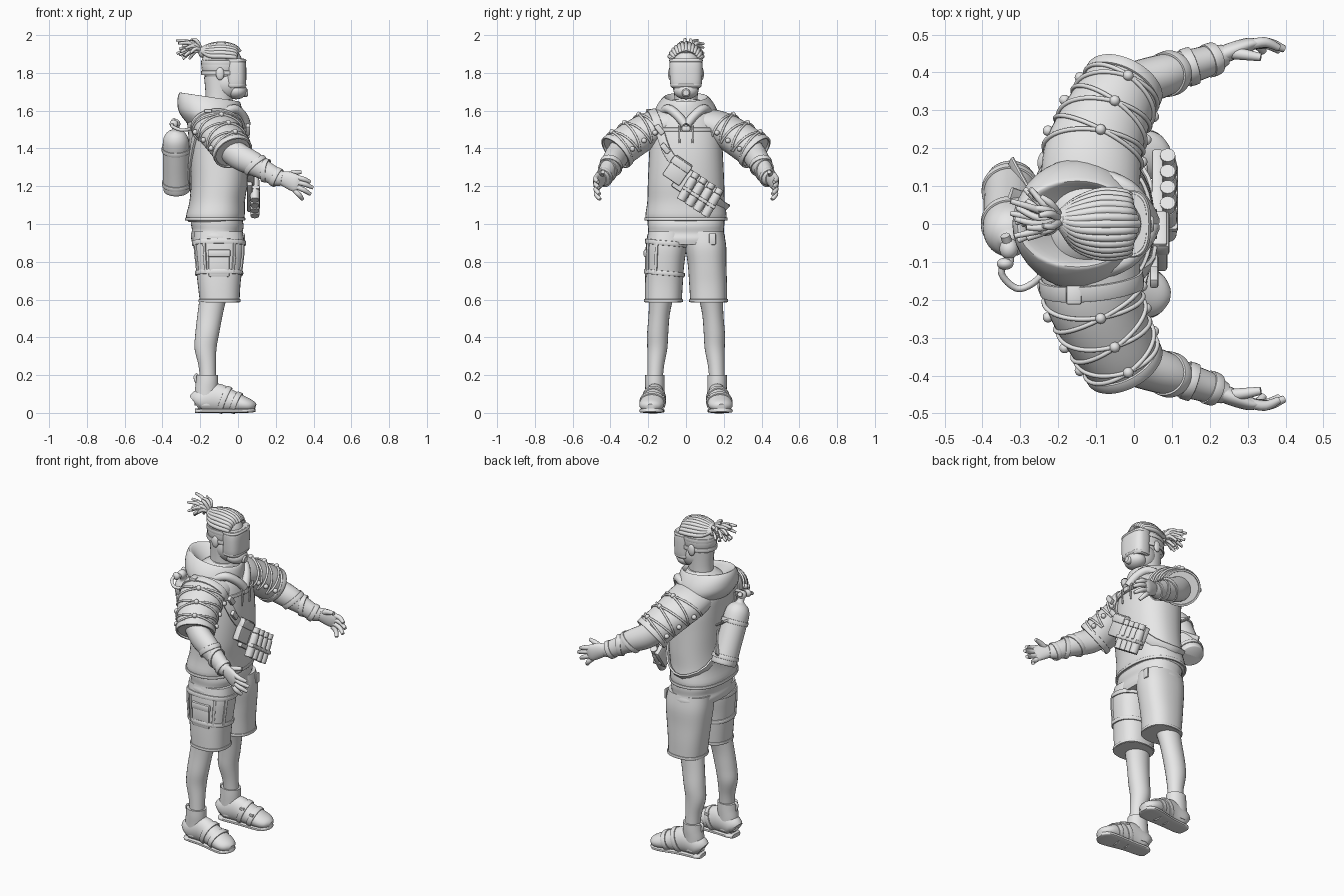
import bpy, bmesh, math, random
from mathutils import Vector, Matrix

random.seed(4)
if "Cube" in bpy.data.objects:
    bpy.data.objects.remove(bpy.data.objects["Cube"])

GREY = (0.8, 0.8, 0.8, 1)
grey = bpy.data.materials.new("plain grey")
grey.use_nodes = True
grey.diffuse_color = GREY
grey.node_tree.nodes["Principled BSDF"].inputs["Base Color"].default_value = GREY
UP, SIDE, PI = Vector((0, 0, 1)), Vector((0, 1, 0)), math.pi
made = []


def finish(name, bm):
    bmesh.ops.recalc_face_normals(bm, faces=bm.faces)
    mesh = bpy.data.meshes.new(name)
    bm.to_mesh(mesh)
    bm.free()
    mesh.materials.append(grey)
    obj = bpy.data.objects.new(name, mesh)
    bpy.context.collection.objects.link(obj)
    made.append(obj)
    return obj


def loft(name, stations, ref=UP, upright=False, power=2, seg=24, step=4, closed=False, shear=0):
    """Skin smoothed sections (x, y, z, radius a, radius b); returns a surface sampler."""
    rows = [Vector(s) for s in stations]
    count = len(rows)

    def row(i):
        return rows[i % count] if closed else rows[max(0, min(count - 1, i))]

    def section(t):
        i = math.floor(t) if closed else min(math.floor(t), count - 2)
        f = t - i
        a, b, c, d = (row(i + k) for k in (-1, 0, 1, 2))
        return b + (c - a) * (f / 2) + (a * 2 - b * 5 + c * 4 - d) * (f * f / 2) \
            + (b * 3 - a - c * 3 + d) * (f ** 3 / 2)

    def point(t, angle, off=0):
        s = section(t)
        centre = Vector(s[:3])
        if upright:
            u, v = Vector((1, 0, 0)), SIDE
        else:
            lo, hi = (t - .05, t + .05) if closed else (max(0, t - .05), min(count - 1, t + .05))
            along = (Vector(section(hi)[:3]) - Vector(section(lo)[:3])).normalized()
            u = along.cross(ref(centre) if callable(ref) else ref).normalized()
            v = u.cross(along)
        ca, sa = math.cos(angle), math.sin(angle)
        ca, sa = (math.copysign(abs(k) ** (2 / power), k) for k in (ca, sa))
        p = centre + u * (s[3] + off) * ca + v * (s[4] + off) * sa
        p.z += shear * (p.x - centre.x)
        return p

    bm = bmesh.new()
    total = count * step if closed else (count - 1) * step + 1
    rings = [[bm.verts.new(point(i / step, 2 * PI * j / seg)) for j in range(seg)] for i in range(total)]
    for i in range(total if closed else total - 1):
        r, q = rings[i], rings[(i + 1) % total]
        for j in range(seg):
            k = (j + 1) % seg
            bm.faces.new((r[j], r[k], q[k], q[j]))
    if not closed:
        bm.faces.new(rings[0])
        bm.faces.new(rings[-1])
    finish(name, bm)
    return point


def tube(name, points, r=.006, ref=UP, tip=1):
    last = len(points) - 1
    loft(name, [(*p, r * (tip if i == last else 1), r * (tip if i == last else 1)) for i, p in enumerate(points)], ref, seg=10, step=4)


def ball(name, loc, size):
    bm = bmesh.new()
    bmesh.ops.create_uvsphere(bm, u_segments=24, v_segments=14, radius=1)
    bm.transform(Matrix.Translation(loc) @ Matrix.Diagonal((*size, 1)))
    return finish(name, bm)


def box(name, loc, size, roll=0, bevel=.008):
    bm = bmesh.new()
    bmesh.ops.create_cube(bm, size=1)
    bm.transform(Matrix.Diagonal((*size, 1)))
    bmesh.ops.bevel(bm, geom=bm.edges[:], offset=bevel, segments=2, affect="EDGES", profile=.5)
    bm.transform(Matrix.Translation(loc) @ Matrix.Rotation(roll, 4, "X"))
    return finish(name, bm)


def strap(name, points, width=.02, thick=.006, closed=True, centre=None):
    """Flat band whose thickness points away from a centre."""
    mid = centre or sum(points, Vector()) / len(points)
    return loft(name, [(*p, width, thick) for p in points], lambda p: p - mid, closed=closed, power=4, seg=12, step=3)


def hoop(name, surface, t, width=.012, tilt=0, thick=.006):
    strap(name, [surface(t + tilt * math.sin(k * PI / 8), k * PI / 8, .002) for k in range(16)], width, thick)


# Hooded top, shirt hem and hood
torso = loft("hooded_top", [(-.12, 0, 1.01, .14, .2), (-.12, 0, 1.04, .155, .215), (-.11, 0, 1.12, .147, .205),
                            (-.1, 0, 1.22, .15, .202), (-.1, 0, 1.35, .155, .196), (-.108, 0, 1.47, .155, .188),
                            (-.12, 0, 1.56, .148, .16), (-.12, 0, 1.62, .11, .11), (-.1, 0, 1.66, .07, .07)],
             upright=True, power=2.3, seg=40)
hoop("hem_ridge", torso, .7, .008)
loft("shirt_hem", [(-.11, 0, .9, .135, .2), (-.11, 0, .93, .14, .207), (-.11, 0, .96, .134, .2),
                   (-.11, 0, 1, .14, .203), (-.11, 0, 1.04, .13, .2)], upright=True, power=2.4, seg=40, shear=-.06)
loft("hood", [(-.12, 0, 1.49, .13, .15), (-.145, 0, 1.56, .163, .172), (-.15, 0, 1.615, .171, .16),
              (-.15, 0, 1.662, .164, .128), (-.147, 0, 1.668, .146, .108), (-.12, 0, 1.6, .09, .08)],
     upright=True, seg=36, shear=-.15)
for side in (-1, 1):
    tube("hood_collar_edge", [(-.09, side * .125, 1.585), (-.02, side * .095, 1.61), (.025, side * .045, 1.575), (.045, side * .005, 1.525)], .024)
    tube("drawstring", [(.03, side * .03, 1.56), (.055, side * .035, 1.5), (.052, side * .035, 1.43)], .005, SIDE)
box("chest_buckle", (.05, 0, 1.505), (.022, .045, .03))
strap("chest_strap", [torso(5.3, a / 10, .003) for a in range(-9, 10, 3)], .01, closed=False, centre=Vector((-.1, 0, 1.5)))

# Head, neck and ears
loft("neck", [(-.11, 0, 1.56, .075, .065), (-.1, 0, 1.67, .072, .062), (-.1, 0, 1.78, .08, .066)], upright=True)
ball("skull", (-.085, 0, 1.843), (.11, .085, .108))
ball("jaw", (-.055, 0, 1.748), (.085, .074, .088))
for side in (-1, 1):
    ball("ear", (-.095, side * .083, 1.795), (.022, .012, .034))

# Full face mask
loft("visor", [(-.015, 0, 1.72, .05, .072), (-.012, 0, 1.745, .055, .084), (-.012, 0, 1.845, .055, .087),
               (-.017, 0, 1.875, .05, .08)], upright=True, power=2.8, seg=36)
for z, r in ((1.735, .083), (1.865, .089)):
    loft("visor_rim", [(-.014, 0, z - .009, .053, r - .003), (-.013, 0, z, .058, r), (-.014, 0, z + .009, .053, r - .003)],
         upright=True, power=2.8, seg=36)
ball("respirator", (-.01, 0, 1.705), (.058, .066, .045))
loft("respirator_valve", [(.02, 0, 1.695, .022, .022), (.045, 0, 1.695, .022, .022), (.053, 0, 1.695, .016, .016)])
for z in (1.8, 1.855):
    strap("mask_strap", [Vector((-.085 + .106 * math.cos(k * PI / 6), .084 * math.sin(k * PI / 6), z)) for k in range(12)], .012, .004)

# Locks swept back to a tie, then a loose tail
tie = Vector((-.19, .01, 1.91))
for k in range(-6, 7):
    a = k * .2
    sy, cz = math.sin(a), math.cos(a)
    path = [(.01 - .03 * abs(sy), .07 * sy, 1.85 + .06 * cz), (-.02, .085 * sy, 1.85 + .09 * cz),
            (-.085, .092 * sy, 1.85 + .105 * cz), (-.15, .066 * sy, 1.86 + .085 * cz), tie + Vector((0, .02 * sy, .015 * cz))]
    tube("hair_lock", path, .012, SIDE)
ball("hair_tie", tie, (.02, .03, .03))
for k in range(30):
    a = k * 2.4
    spread = .015 + .05 * math.sqrt(k / 30)
    end = Vector((random.uniform(-.33, -.24), .025 + spread * 1.2 * math.cos(a), 1.927 + spread * .9 * math.sin(a)))
    middle = tie.lerp(end, .5) + Vector((0, random.uniform(-.015, .015), .022))
    tube("tail_lock", [tie, middle, end], .01, SIDE, tip=.7)

for side, word in ((1, "left"), (-1, "right")):
    def mirrored(rows):
        return [(r[0], side * r[1], *r[2:]) for r in rows]

    def turned(a):
        return a if side > 0 else PI - a

    # Wide sleeve with crossed lacing and buttons
    sleeve = loft(word + "_sleeve", mirrored([(-.115, .09, 1.53, .13, .085), (-.11, .175, 1.507, .13, .092), (-.085, .252, 1.467, .119, .095),
                                              (-.05, .325, 1.417, .108, .097), (-.028, .367, 1.382, .101, .095)]), seg=32)
    hoop(word + "_sleeve_cuff", sleeve, 3.85, .016)
    for j in range(3):
        t = 1 + j * .92
        for flip in (0, 1):
            arc = [sleeve(t + .85 * abs(flip - f / 10), turned(-.5 + .4 * f), .003) for f in range(11)]
            tube(word + "_sleeve_cord", arc, .006, lambda p: p - Vector((-.08, side * .27, 1.4)))
        for a in (-.1, PI / 2, 3.2):
            ball(word + "_sleeve_button", sleeve(t + .42, turned(a), .005), (.014, .014, .014))

    # Forearm, gathered cuff and hand
    arm = loft(word + "_forearm", mirrored([(-.05, .34, 1.4, .06, .07), (.01, .37, 1.355, .06, .07), (.08, .393, 1.32, .056, .064),
                                            (.14, .413, 1.285, .046, .053), (.2, .432, 1.25, .04, .048), (.24, .447, 1.24, .028, .036)]))
    for t, tilt in ((2.2, .3), (3.1, -.3), (4.1, .12)):
        hoop(word + "_sleeve_fold", arm, t, .014, tilt, .004)
    loft(word + "_palm", mirrored([(.22, .44, 1.245, .024, .034), (.26, .457, 1.235, .023, .044), (.3, .472, 1.218, .019, .047), (.322, .476, 1.21, .013, .042)]))
    tips = ((.382, .465, 1.222), (.396, .462, 1.192), (.383, .458, 1.158), (.342, .455, 1.13))
    for i, tip in enumerate(tips):
        base = Vector((.3, .471, 1.249 - i * .024))
        tube(word + "_finger", mirrored([base, base.lerp(Vector(tip), .55) + Vector((0, .012, .004)), tip]), .0135, tip=.7)
    tube(word + "_thumb", mirrored([(.24, .452, 1.25), (.285, .448, 1.268), (.335, .44, 1.276)]), .015, tip=.7)

    # Shorts leg, bare calf
    leg = loft(word + "_shorts_leg", mirrored([(-.105, .1, .96, .13, .1), (-.1, .105, .88, .135, .108), (-.1, .112, .78, .125, .102),
                                               (-.1, .117, .68, .113, .1), (-.097, .12, .585, .105, .097)]), upright=True, power=2.4, seg=32)
    hoop(word + "_shorts_hem", leg, 3.85, .008, thick=.004)
    loft(word + "_calf", mirrored([(-.13, .13, .62, .072, .065), (-.148, .142, .52, .067, .056), (-.163, .15, .42, .063, .056),
                                   (-.172, .152, .34, .058, .053), (-.163, .16, .25, .046, .044), (-.158, .165, .16, .042, .04)]), upright=True)

    # Ankle boot with sole, straps and pull tab
    shoe = loft(word + "_boot", mirrored([(-.225, .16, .05, .035, .045), (-.2, .162, .065, .052, .062), (-.12, .165, .08, .054, .077),
                                          (-.04, .173, .063, .06, .06), (.03, .182, .045, .066, .043), (.07, .186, .035, .052, .032), (.09, .188, .028, .024, .02)]))
    loft(word + "_sole", mirrored([(-.226, .16, .011, .033, .011), (-.2, .162, .011, .048, .011), (-.1, .168, .011, .051, .011),
                                   (.03, .182, .011, .065, .011), (.07, .186, .013, .053, .011), (.09, .188, .016, .024, .01)]), power=4)
    loft(word + "_boot_shaft", mirrored([(-.168, .163, .04, .062, .05), (-.168, .164, .11, .061, .051), (-.164, .165, .16, .059, .052),
                                         (-.163, .165, .2, .058, .051)]), upright=True)
    for t in (2.6, 3.4):
        hoop(word + "_boot_strap", shoe, t, .015, .1, .005)
        box(word + "_boot_buckle", shoe(t, turned(.6), .002), (.026, .02, .014), bevel=.004)
    tube(word + "_pull_tab", mirrored([(-.215, .165, .15), (-.228, .165, .19), (-.212, .165, .205)]), .008, SIDE)
    if side < 0:
        # Shoulder band and thigh harness on one side only
        hoop("shoulder_band", sleeve, .8, .022)
        box("shoulder_buckle", sleeve(.8, 1.2, .005), (.04, .05, .02), bevel=.005)
        hoop("thigh_band_upper", leg, .8, .013, .12)
        hoop("thigh_band_lower", leg, 2.4, .012, .1)
        box("thigh_pocket", (-.1, -.208, .79), (.11, .02, .14))
        box("thigh_pocket_flap", (-.1, -.212, .845), (.12, .024, .04))
        for a in (-.4, -1, -2.1, -2.7):
            strap("thigh_strap", [leg(t, a, .003) for t in (.8, 1.3, 1.9, 2.4)], .008, closed=False, centre=Vector((-.1, -.11, .8)))
    else:
        box("belt_tag", (.03, .14, .92), (.012, .035, .06), bevel=.005)

# Cross-body sling with pocket and bottles
wrap = ((6.6, -1.7), (5.9, -1.1), (5, -.7), (4, -.35), (3, .3), (2, .85), (1.6, 1.6), (2.2, 2.5), (3.5, 3.2), (5, 3.9), (6.2, 4.3))
strap("cross_body_sling", [torso(t, a, .005) for t, a in wrap], .025, .007, centre=Vector((-.1, 0, 1.3)))
box("bottle_holder", (.062, .06, 1.185), (.03, .25, .13), roll=-.6)
box("sling_pocket", (.068, -.045, 1.285), (.04, .11, .13), roll=-.6)
box("sling_pocket_flap", (.076, -.025, 1.315), (.035, .115, .045), roll=-.6)
for z in (1.4, 1.5):
    box("sling_buckle", (.053, -.11 - (z - 1.4) * .3, z), (.022, .06, .03), roll=-.9, bevel=.005)
lean = Vector((0, .5, .86))
for k in range(4):
    c = Vector((.089, .015 + k * .042, 1.2 - k * .028))
    loft("bottle", [(*(c + lean * d), r, r) for d, r in
                    ((-.085, .021), (-.075, .024), (.035, .024), (.05, .017), (.055, .02), (.082, .02))], Vector((1, 0, 0)), seg=16)
    box("bottle_loop", c - lean * .02, (.054, .054, .02), roll=-.53, bevel=.006)

# Slanted air tank with valve, hose and harness
foot, top = Vector((-.325, .107, 1.175)), Vector((-.33, -.05, 1.5))
profile = ((0, .06), (.03, .07), (.3, .07), (.6, .07), (.82, .068), (.93, .05), (.99, .022), (1.08, .02))
tank = loft("air_tank", [(*foot.lerp(top, f), r, r) for f, r in profile], Vector((1, 0, 0)), seg=32)
for t in (1.4, 3.3):
    hoop("tank_band", tank, t, .012, thick=.004)
    strap("tank_mount", [tank(t, 0, .01), Vector((-.26, .05, 1.28 + t * .03)), Vector((-.2, .03, 1.28 + t * .03))], .025, closed=False)
ball("valve_body", (-.33, -.065, 1.53), (.025, .028, .025))
tube("valve_stem", [(-.33, -.1, 1.53), (-.33, -.065, 1.53), (-.34, -.03, 1.55)], .013)
ball("valve_knob", (-.34, -.105, 1.53), (.022, .016, .022))
tube("air_hose", [(-.33, -.09, 1.535), (-.35, -.13, 1.52), (-.31, -.17, 1.5), (-.265, -.155, 1.5), (-.22, -.11, 1.52)], .009)

for obj in bpy.context.selected_objects:
    obj.select_set(False)
for obj in made:
    obj.select_set(True)
bpy.context.view_layer.objects.active = made[0]
bpy.ops.object.shade_smooth_by_angle(angle=math.radians(40))
